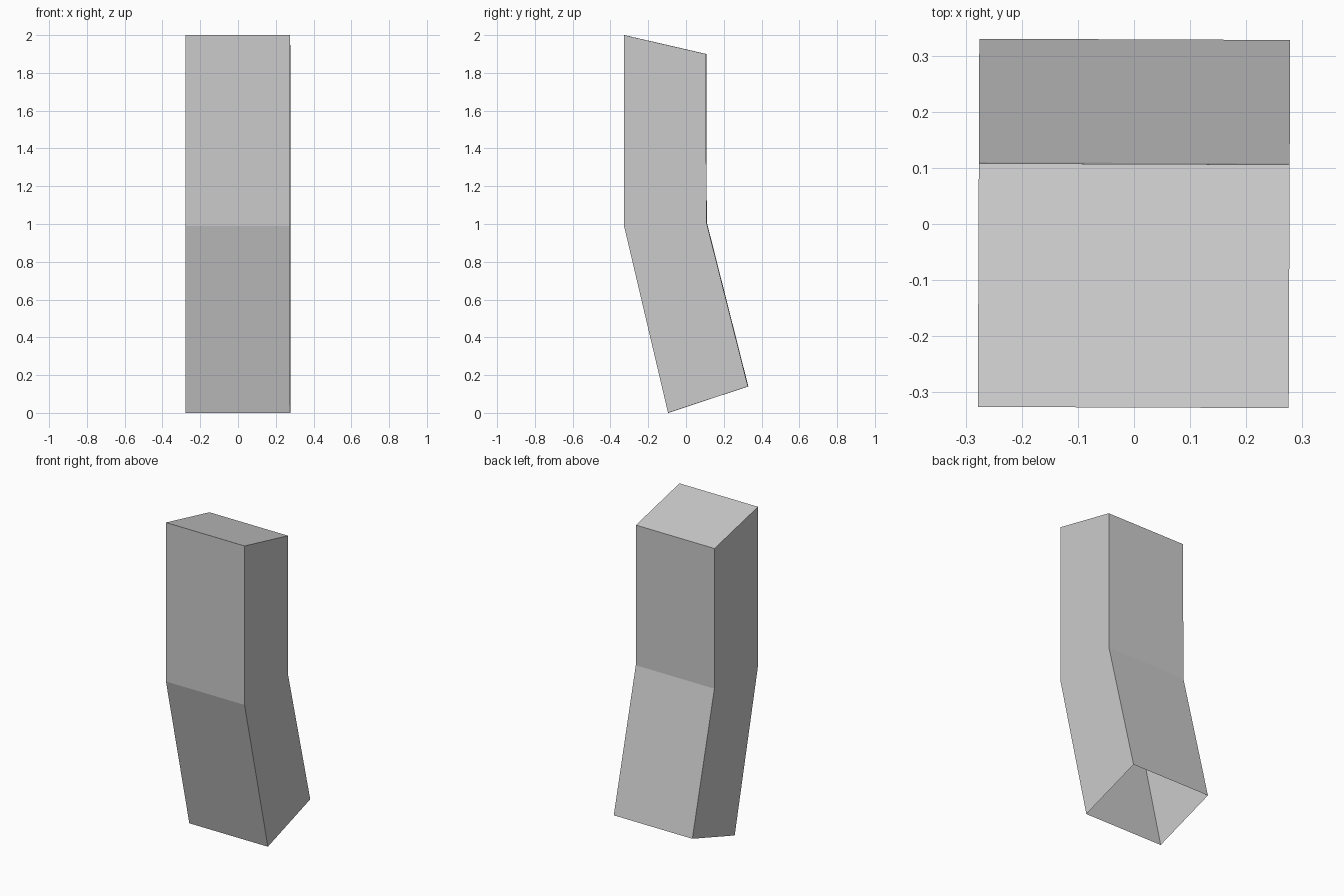
import bpy, bmesh
from mathutils import Matrix

if "Cube" in bpy.data.objects:
    bpy.data.objects.remove(bpy.data.objects["Cube"])

# Side profile (y, z): front and back corners at each level, bottom to top
levels = [((-0.094, 0.0), (0.329, 0.14)),
          ((-0.327, 0.99), (0.109, 1.01)),
          ((-0.327, 2.0), (0.107, 1.90))]
half_width = 0.277

bm = bmesh.new()
rings = []
for (fy, fz), (by, bz) in levels:
    rings.append([bm.verts.new(p) for p in (
        (-half_width, fy, fz), (half_width, fy, fz),
        (half_width, by, bz), (-half_width, by, bz))])

# Walls of the bent tube, open at the bottom
for low, high in zip(rings, rings[1:]):
    for i in range(4):
        j = (i + 1) % 4
        bm.faces.new((low[i], low[j], high[j], high[i]))

# Sloped top cap
bm.faces.new(rings[-1])

# Very slight twist of the whole part seen from the top
bm.transform(Matrix.Rotation(-0.004, 4, 'Z'))

mesh = bpy.data.meshes.new("bent_block")
bm.to_mesh(mesh)
bm.free()
bpy.context.collection.objects.link(bpy.data.objects.new("bent_block", mesh))
